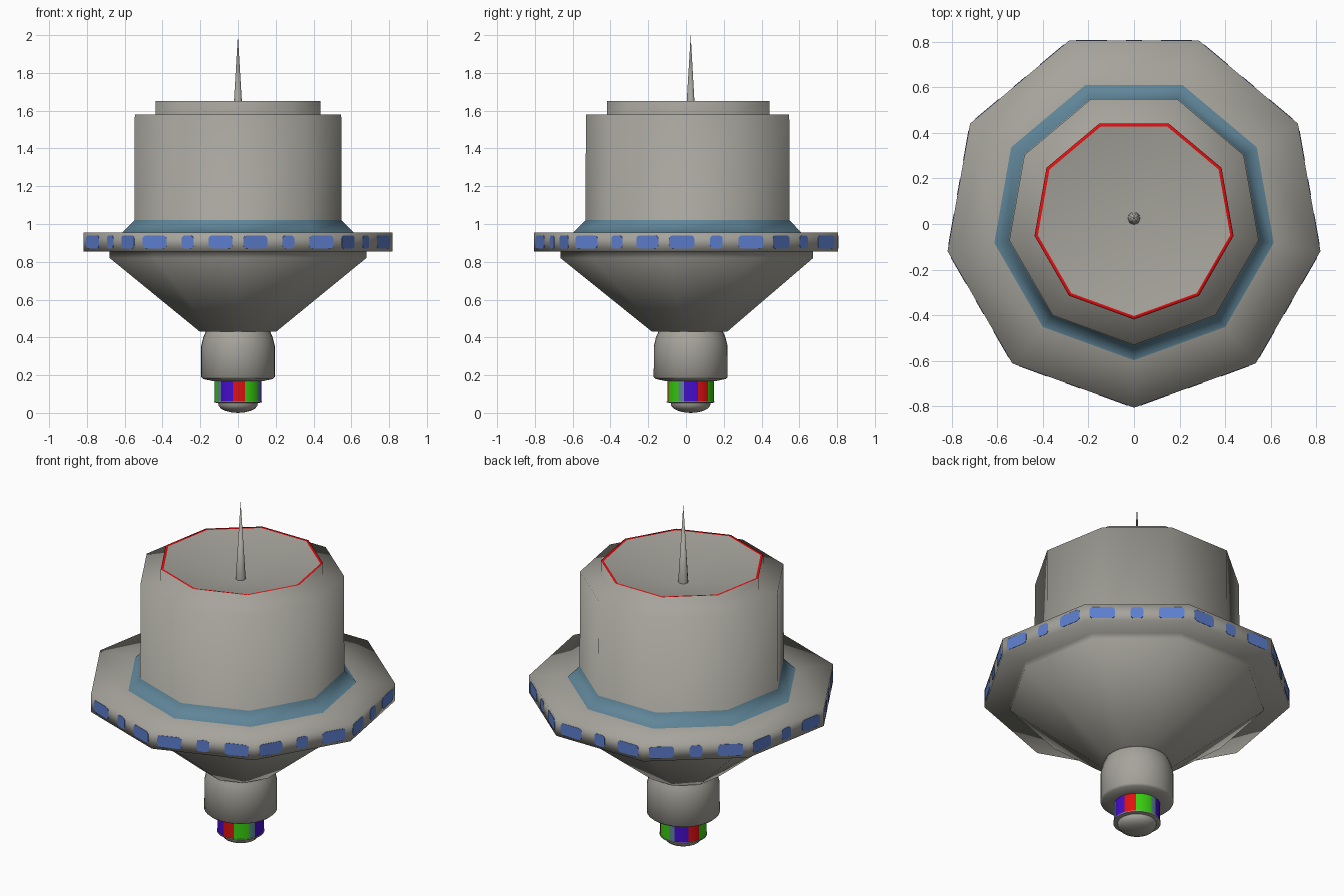
import bpy, bmesh, math
from mathutils import Matrix, Vector

if "Cube" in bpy.data.objects:
    bpy.data.objects.remove(bpy.data.objects["Cube"])

CY = 0.025  # nonagon centre offset in y


def mat(name, rgb):
    m = bpy.data.materials.new(name)
    m.diffuse_color = (*rgb, 1)
    m.use_nodes = True
    m.node_tree.nodes["Principled BSDF"].inputs["Base Color"].default_value = m.diffuse_color
    return m


GREY = mat("warm_grey", (0.38, 0.37, 0.33))
RING = mat("steel_blue", (0.115, 0.235, 0.315))
WINDOW = mat("window_blue", (0.11, 0.21, 0.62))
RED = mat("red", (0.75, 0.005, 0.006))
PURPLE = mat("purple", (0.06, 0.004, 0.6))
GREEN = mat("green", (0.04, 0.62, 0.005))


def finish(name, bm, mats, smooth=None):
    bmesh.ops.recalc_face_normals(bm, faces=bm.faces[:])
    me = bpy.data.meshes.new(name)
    bm.to_mesh(me)
    bm.free()
    for m in mats:
        me.materials.append(m)
    ob = bpy.data.objects.new(name, me)
    bpy.context.collection.objects.link(ob)
    if smooth:
        bpy.ops.object.select_all(action='DESELECT')
        ob.select_set(True)
        bpy.context.view_layer.objects.active = ob
        if smooth >= 180:
            bpy.ops.object.shade_smooth()
        else:
            bpy.ops.object.shade_smooth_by_angle(angle=math.radians(smooth))
    return ob


def lathe(name, profile, sides, mats, smooth, rule=None, start=-90):
    """Revolve (radius, z) points; rule(band, side) picks the material index."""
    bm = bmesh.new()
    rings = []
    for r, z in profile:
        if r == 0:
            rings.append([bm.verts.new((0, CY, z))] * sides)
            continue
        ring = []
        for k in range(sides):
            a = math.radians(start) + 2 * math.pi * k / sides
            ring.append(bm.verts.new((r * math.cos(a), CY + r * math.sin(a), z)))
        rings.append(ring)
    for b in range(len(rings) - 1):
        lo, hi = rings[b], rings[b + 1]
        for k in range(sides):
            n = (k + 1) % sides
            vs = list(dict.fromkeys([lo[k], lo[n], hi[n], hi[k]]))
            f = bm.faces.new(vs)
            if rule:
                f.material_index = rule(b, k)
    return finish(name, bm, mats, smooth)


# Main nonagonal hull: lower cone, wide flange, blue collar, drum, red-rimmed dish
hull = [(0, 0.43), (0.205, 0.43), (0.69, 0.82), (0.69, 0.855), (0.83, 0.855),
        (0.83, 0.955), (0.622, 0.955), (0.557, 1.02), (0.555, 1.58),
        (0.443, 1.58), (0.443, 1.65), (0.428, 1.648), (0, 1.535)]
lathe("hull", hull, 9, [GREY, RING, RED], 180,
      lambda b, k: {6: 1, 10: 2}.get(b, 0))

# Antenna spike rising from the dish
lathe("spike", [(0.028, 1.535), (0, 2.0)], 9, [GREY], 60)

# Rounded neck below the cone
lathe("neck", [(0, 0.432), (0.17, 0.432), (0.184, 0.40), (0.195, 0.355), (0.196, 0.19),
               (0.185, 0.18), (0.13, 0.168), (0, 0.168)], 36, [GREY], 50)


# Coloured band, a four-colour sequence repeated three times around
def band_colour(b, k):
    k %= 24
    return 0 if k < 7 else 1 if k < 13 else 2 if k < 21 else 3


lathe("colour_band", [(0.124, 0.06), (0.124, 0.17)], 72,
      [PURPLE, RED, GREEN, RING], 40, band_colour, start=-90 - 47)

# Base lip and dome
lathe("base_dome", [(0, 0.061), (0.127, 0.061), (0.127, 0.055), (0.105, 0.052),
                    (0.103, 0.038), (0.09, 0.022), (0.065, 0.01), (0.035, 0.003),
                    (0, 0)], 36, [GREY], 50)


# Rounded window plates on each flange side: wide, small, wide
def plate(bm, centre, tangent, normal, width, height, rad=0.018, depth=0.002):
    pts = []
    for q, (sx, sz) in enumerate([(1, 1), (-1, 1), (-1, -1), (1, -1)]):
        for s in range(4):
            a = math.radians(90 * q + 30 * s)
            u = sx * (width / 2 - rad) + rad * math.cos(a)
            v = sz * (height / 2 - rad) + rad * math.sin(a)
            pts.append(centre + tangent * u + Vector((0, 0, v)))
    back = [bm.verts.new(p - normal * 0.002) for p in pts]
    front = [bm.verts.new(p + normal * depth) for p in pts]
    bm.faces.new(front)
    for i in range(len(pts)):
        j = (i + 1) % len(pts)
        bm.faces.new((back[i], back[j], front[j], front[i]))
    bm.faces.new(back[::-1])


bm = bmesh.new()
apothem = 0.83 * math.cos(math.radians(20))
for k in range(9):
    a = math.radians(-70 + 40 * k)
    normal = Vector((math.cos(a), math.sin(a), 0))
    tangent = Vector((-math.sin(a), math.cos(a), 0))
    mid = Vector((0, CY, 0.905)) + normal * apothem
    for off, w in ((-0.186, 0.135), (0, 0.068), (0.186, 0.135)):
        plate(bm, mid + tangent * off, tangent, normal, w, 0.068)
finish("flange_windows", bm, [WINDOW])
